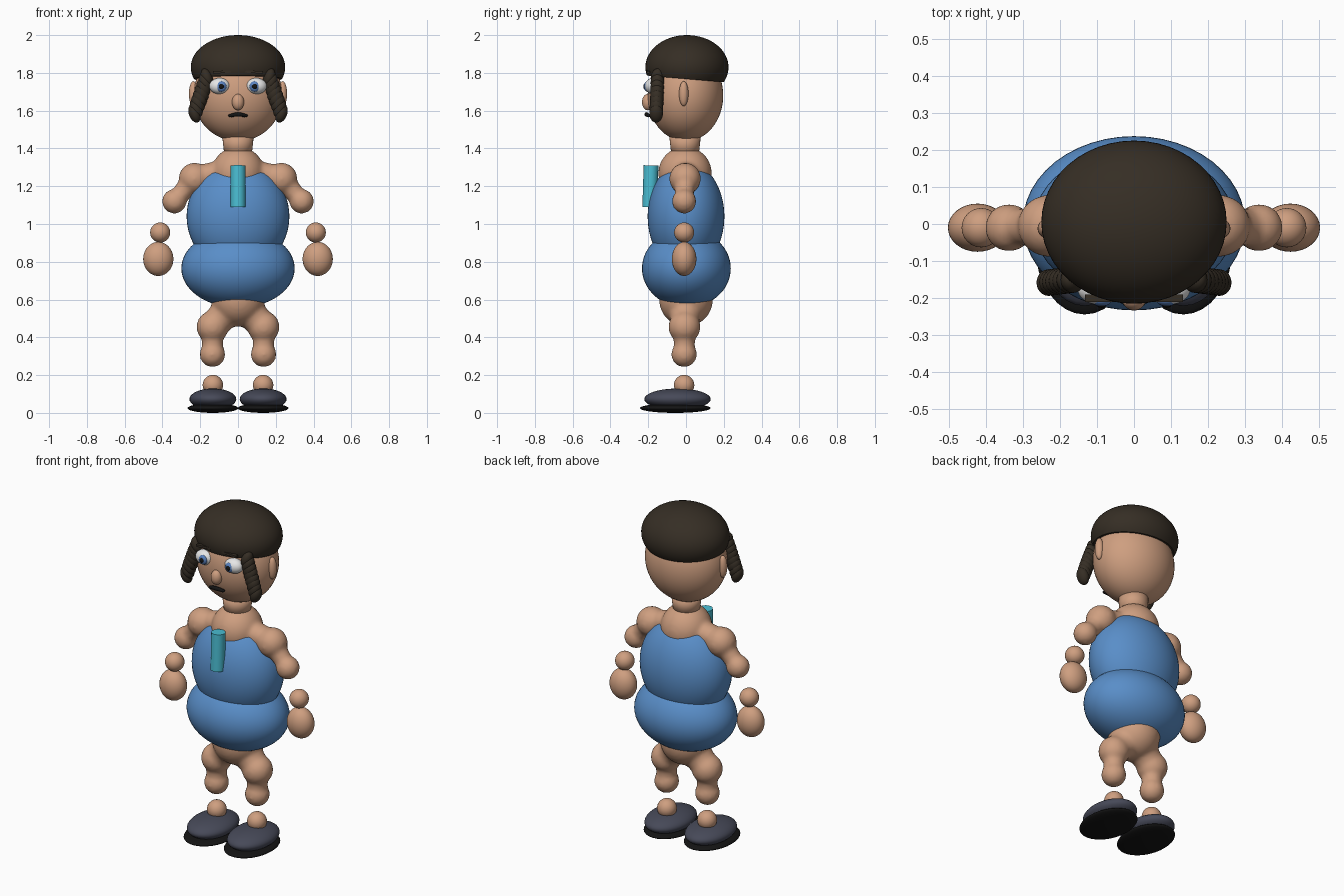
import bpy, bmesh, math
from mathutils import Vector, Matrix

if "Cube" in bpy.data.objects:
    bpy.data.objects.remove(bpy.data.objects["Cube"])


def material(name, rgb):
    m = bpy.data.materials.new(name)
    m.diffuse_color = (*rgb, 1)
    m.use_nodes = True
    m.node_tree.nodes["Principled BSDF"].inputs["Base Color"].default_value = m.diffuse_color
    return m


SKIN = material("skin", (0.62, 0.345, 0.215))
BLUE = material("suit blue", (0.10, 0.27, 0.58))
HAIR = material("dark brown", (0.036, 0.027, 0.018))
TEAL = material("turquoise", (0.07, 0.52, 0.66))
SHOE = material("slate grey", (0.062, 0.067, 0.098))
BLACK = material("black", (0.007, 0.007, 0.007))
WHITE = material("eye white", (0.85, 0.85, 0.85))
IRIS = material("iris blue", (0.10, 0.22, 0.52))


def finish(bm, name, mat):
    me = bpy.data.meshes.new(name)
    bm.to_mesh(me)
    bm.free()
    me.materials.append(mat)
    ob = bpy.data.objects.new(name, me)
    bpy.context.collection.objects.link(ob)
    for p in me.polygons:
        p.use_smooth = True
    return ob


def add_ball(bm, c, r, u=32, v=20, tilt=0):
    m = Matrix.Translation(c) @ Matrix.Rotation(tilt, 4, 'Y') @ Matrix.Diagonal((*r, 1))
    bmesh.ops.create_uvsphere(bm, u_segments=u, v_segments=v, radius=1, matrix=m)


def ball(name, c, r, mat, u=32, v=20):
    bm = bmesh.new()
    add_ball(bm, c, r, u, v)
    return finish(bm, name, mat)


def rod(bm, a, b, ra, rb):
    a, b = Vector(a), Vector(b)
    q = Vector((0, 0, 1)).rotation_difference(b - a).to_matrix().to_4x4()
    bmesh.ops.create_cone(bm, cap_ends=True, segments=32, radius1=ra, radius2=rb,
                          depth=(b - a).length, matrix=Matrix.Translation((a + b) / 2) @ q)


def blob(name, balls, rods):
    """Overlapping balls and rods melted into one soft skin."""
    bm = bmesh.new()
    for c, r in balls:
        add_ball(bm, c, (r, r, r))
    for r in rods:
        rod(bm, *r)
    ob = finish(bm, name, SKIN)
    rm = ob.modifiers.new("melt", 'REMESH')
    rm.mode = 'VOXEL'
    rm.voxel_size = 0.011
    rm.use_smooth_shade = True
    sm = ob.modifiers.new("soften", 'SMOOTH')
    sm.factor = 0.5
    sm.iterations = 8
    return ob


# shoulders and arms melted with the upper chest
balls = [((0, -0.005, 1.268), 0.142)]
rods = []
for s in (-1, 1):
    balls += [((s * 0.23, -0.005, 1.24), 0.084), ((s * 0.337, -0.01, 1.12), 0.065)]
    rods += [((0, -0.005, 1.27), (s * 0.22, -0.005, 1.25), 0.085, 0.06),
             ((s * 0.23, -0.005, 1.24), (s * 0.337, -0.01, 1.12), 0.06, 0.045)]
blob("chest_and_arms", balls, rods)

# hips and legs melted together
balls = [((0, 0.0, 0.6), 0.143)]
rods = []
for s in (-1, 1):
    balls += [((s * 0.135, -0.008, 0.455), 0.085), ((s * 0.135, -0.01, 0.31), 0.068)]
    rods += [((0, 0, 0.6), (s * 0.135, -0.008, 0.455), 0.10, 0.07),
             ((s * 0.135, -0.008, 0.45), (s * 0.135, -0.01, 0.31), 0.058, 0.055)]
blob("hips_and_legs", balls, rods)

# suit
ball("suit_top", (0, 0, 1.04), (0.272, 0.203, 0.29), BLUE, 48, 32)
ball("suit_bottom", (0, 0.002, 0.765), (0.30, 0.235, 0.208), BLUE, 48, 32)

# chest ornament
bm = bmesh.new()
rod(bm, (0, -0.192, 1.09), (0, -0.185, 1.31), 0.039, 0.039)
ornament = finish(bm, "chest_ornament", TEAL)
for p in ornament.data.polygons:
    p.use_smooth = abs(p.normal.z) < 0.7

# neck and head
bm = bmesh.new()
rod(bm, (0, -0.005, 1.36), (0, -0.005, 1.48), 0.072, 0.085)
finish(bm, "neck", SKIN)
ball("head", (0, -0.003, 1.68), (0.236, 0.2, 0.242), SKIN, 48, 32)
ball("nose", (0, -0.203, 1.645), (0.032, 0.03, 0.043), SKIN)

# hair cap, trimmed along a tilted plane
bm = bmesh.new()
add_ball(bm, (0, 0.005, 1.83), (0.25, 0.22, 0.17), 48, 32)
cut = bmesh.ops.bisect_plane(bm, geom=bm.verts[:] + bm.edges[:] + bm.faces[:],
                             plane_co=(0, 0, 1.768), plane_no=(0, 0.085, 1), clear_inner=True)
bmesh.ops.contextual_create(bm, geom=[e for e in cut["geom_cut"]
                                      if isinstance(e, bmesh.types.BMEdge)])
cap = finish(bm, "hair_cap", HAIR)
for p in cap.data.polygons:
    p.use_smooth = p.normal.z > -0.95

# mouth: short downturned bow
bm = bmesh.new()
for i in range(-4, 5):
    t = i / 4
    add_ball(bm, (t * 0.036, -0.208 + 0.008 * t * t, 1.58 - 0.006 * t * t),
             (0.016, 0.012, 0.012 - 0.003 * abs(t)), 16, 10)
finish(bm, "mouth", BLACK)

for s, side in ((-1, "right"), (1, "left")):
    # face details
    ball(f"ear_{side}", (s * 0.236, -0.012, 1.69), (0.024, 0.025, 0.066), SKIN)
    ball(f"eye_{side}", (s * 0.097, -0.175, 1.73), (0.055, 0.042, 0.043), WHITE)
    ball(f"iris_{side}", (s * 0.088, -0.206, 1.728), (0.027, 0.016, 0.028), IRIS)
    ball(f"pupil_{side}", (s * 0.088, -0.217, 1.728), (0.014, 0.009, 0.015), BLACK, 20, 12)
    bm = bmesh.new()
    bmesh.ops.create_cube(bm, size=1, matrix=Matrix.Translation((s * 0.085, -0.2, 1.805))
                          @ Matrix.Rotation(s * 0.06, 4, 'Y')
                          @ Matrix.Diagonal((0.095, 0.02, 0.013, 1)))
    brow = finish(bm, f"eyebrow_{side}", HAIR)
    for p in brow.data.polygons:
        p.use_smooth = False

    # ridged hair lock
    bm = bmesh.new()
    for i in range(8):
        t = i / 7
        add_ball(bm, (s * (0.165 + 0.065 * t), -0.15 - 0.008 * t, 1.775 - 0.19 * t),
                 (0.03 + 0.006 * math.sin(math.pi * t), 0.036, 0.05), 24, 14, s * 0.35)
    finish(bm, f"hair_lock_{side}", HAIR)

    # loose forearm, hand and ankle
    ball(f"forearm_{side}", (s * 0.412, -0.01, 0.955), (0.053, 0.053, 0.053), SKIN)
    ball(f"hand_{side}", (s * 0.422, -0.01, 0.815), (0.08, 0.065, 0.09), SKIN)
    ball(f"ankle_{side}", (s * 0.133, -0.01, 0.147), (0.054, 0.054, 0.054), SKIN)

    # shoe and sole
    ball(f"shoe_{side}", (s * 0.133, -0.045, 0.073), (0.124, 0.176, 0.056), SHOE)
    ball(f"sole_{side}", (s * 0.133, -0.057, 0.025), (0.134, 0.187, 0.025), BLACK)
